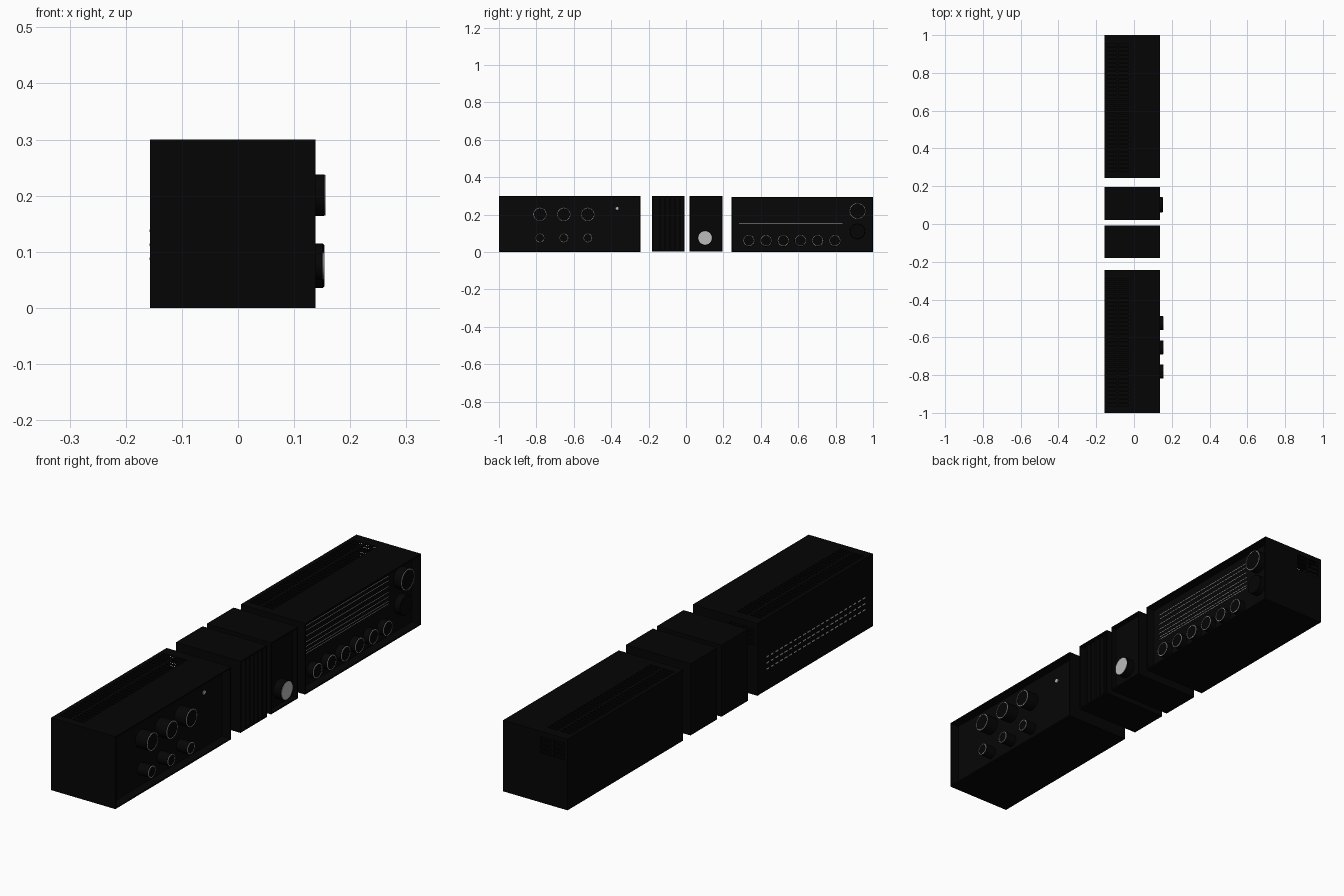
import bpy, bmesh, math
from mathutils import Matrix

if "Cube" in bpy.data.objects:
    bpy.data.objects.remove(bpy.data.objects["Cube"])

X0, X1 = -0.157, 0.138      # cabinet back and front
T = 0.006                   # sheet thickness


def material(name, c):
    m = bpy.data.materials.new(name)
    m.diffuse_color = (c, c, c, 1)
    m.use_nodes = True
    m.node_tree.nodes["Principled BSDF"].inputs["Base Color"].default_value = m.diffuse_color
    return m


BLACK = material("black", 0.0015)
PANEL = material("panel_black", 0.002)
LIGHT = material("light_trim", 0.5)


def finish(bm, name, mat):
    bmesh.ops.recalc_face_normals(bm, faces=bm.faces)
    me = bpy.data.meshes.new(name)
    bm.to_mesh(me)
    bm.free()
    ob = bpy.data.objects.new(name, me)
    bpy.context.collection.objects.link(ob)
    me.materials.append(mat)
    return ob


def boxes(name, spans, mat=BLACK):
    """One object made of boxes given as (x0, x1, y0, y1, z0, z1)."""
    bm = bmesh.new()
    for x0, x1, y0, y1, z0, z1 in spans:
        m = (Matrix.Translation(((x0 + x1) / 2, (y0 + y1) / 2, (z0 + z1) / 2))
             @ Matrix.Diagonal((x1 - x0, y1 - y0, z1 - z0, 1)))
        bmesh.ops.create_cube(bm, size=1, matrix=m)
    return finish(bm, name, mat)


def lathe(name, profile, y, z, mat):
    """Spin (x, radius) points around an axis along x through (y, z)."""
    bm = bmesh.new()
    vs = [bm.verts.new((x, y + r, z)) for x, r in profile]
    es = [bm.edges.new(p) for p in zip(vs, vs[1:])]
    bmesh.ops.spin(bm, geom=vs + es, cent=(0, y, z), axis=(1, 0, 0),
                   angle=math.tau, steps=40)
    bmesh.ops.remove_doubles(bm, verts=bm.verts, dist=1e-5)
    ob = finish(bm, name, mat)
    bpy.ops.object.select_all(action='DESELECT')
    ob.select_set(True)
    bpy.context.view_layer.objects.active = ob
    bpy.ops.object.shade_smooth_by_angle(angle=math.radians(35))
    return ob


def knob(name, y, z, r, base, tip, ring=True):
    lathe(name, [(base, 0), (base, r), (tip - 0.003, r), (tip - 0.001, r - 0.002),
                 (tip - 0.001, 0)], y, z, BLACK)
    if ring:
        lathe(name + "_ring", [(tip - 0.002, r - 0.004), (tip, r - 0.004),
                               (tip, r - 0.001), (tip - 0.002, r - 0.001),
                               (tip - 0.002, r - 0.004)], y, z, LIGHT)


def cut(ob, spans):
    cutter = boxes("slot_cutter", spans)
    cutter.hide_render = True
    mod = ob.modifiers.new("slots", 'BOOLEAN')
    mod.operation, mod.solver, mod.object = 'DIFFERENCE', 'EXACT', cutter
    bpy.context.view_layer.objects.active = ob
    bpy.ops.object.modifier_apply(modifier=mod.name)
    bpy.data.objects.remove(cutter)


def vented_cabinet(name, y0, y1, z0, z1, recess):
    """Hollow cabinet with slots in the top and the +y end."""
    xp = X1 - recess
    boxes(name + "_bottom", [(X0, X1, y0, y1, z0, z0 + T)])
    boxes(name + "_back", [(X0, X0 + T, y0, y1, z0 + T, z1 - T)])
    boxes(name + "_side", [(X0 + T, X1, y0, y0 + T, z0 + T, z1 - T)])
    boxes(name + "_front_panel",
          [(xp - T, xp, y0 + T, y1 - T, z0 + T, z1 - T)], PANEL)
    top = boxes(name + "_top", [(X0, X1, y0, y1, z1 - T, z1)])
    n, a, b = 32, y0 + 0.035, y1 - 0.035
    step = (b - a) / n
    cut(top, [(x, x + 0.05, a + i * step, a + i * step + 0.012, z1 - 0.02, z1 + 0.01)
              for x in (-0.142, -0.082) for i in range(n)])
    end = boxes(name + "_vented_side", [(X0 + T, X1, y1 - T, y1, z0 + T, z1 - T)])
    cut(end, [(x, x + 0.05, y1 - 0.03, y1 + 0.02, z, z + 0.013)
              for x in (-0.142, -0.082) for z in [0.205 + 0.019 * k for k in range(4)]])
    return xp


def slim_module(name, y0, y1, recess):
    """Solid slim body with a thin raised frame around its front."""
    z0, z1, xp = 0.003, 0.3, X1 - recess
    boxes(name + "_body", [(X0, xp, y0, y1, z0, z1)])
    boxes(name + "_frame", [(xp, X1, y0, y0 + T, z0, z1),
                            (xp, X1, y1 - T, y1, z0, z1),
                            (xp, X1, y0 + T, y1 - T, z0, z0 + T),
                            (xp, X1, y0 + T, y1 - T, z1 - T, z1)])
    return xp


# Amplifier cabinet: deep-set face, six knobs, lamp, flat rear marking strips
face = vented_cabinet("amplifier", -1.0, -0.243, 0.0, 0.3, 0.036)
for i, y in enumerate((-0.781, -0.653, -0.525)):
    knob(f"amplifier_large_knob_{i}", y, 0.201, 0.037, face, 0.156)
    knob(f"amplifier_small_knob_{i}", y, 0.075, 0.025, face, 0.153)
lathe("amplifier_lamp", [(face, 0), (face, 0.009), (face + 0.003, 0.008),
                         (face + 0.004, 0)], -0.368, 0.232, LIGHT)
boxes("amplifier_rear_strips",
      [(X0 - 0.0003, X0, -0.95 + 0.03 * i, -0.95 + 0.03 * i + 0.018, z, z + 0.005)
       for i in range(22) for z in (0.085, 0.11, 0.135)], LIGHT)

# Slim grille module: upright fins in a recessed front
face = slim_module("grille_module", -0.181, -0.008, 0.024)
boxes("grille_upright_fins", [(face, X1 - 0.004, y, y + 0.008, 0.009, 0.294)
                              for y in (-0.145, -0.118, -0.091, -0.064, -0.037)], PANEL)

# Slim volume module: one knob with a light cap
face = slim_module("volume_module", 0.02, 0.195, 0.02)
knob("volume_knob", 0.102, 0.075, 0.04, face, 0.154, ring=False)
lathe("volume_knob_cap", [(0.152, 0.037), (0.1545, 0.037), (0.1545, 0)],
      0.102, 0.075, LIGHT)

# Tuner cabinet: recessed face, fine dial lines, knob row, two large knobs
face = vented_cabinet("tuner", 0.243, 1.0, 0.0, 0.295, 0.036)
boxes("tuner_dial_lines", [(face, face + 0.0006, 0.283, 0.838, z - 0.001, z + 0.001)
                           for z in (0.254, 0.235, 0.211, 0.187, 0.168, 0.15, 0.139)],
      LIGHT)
for i in range(6):
    knob(f"tuner_knob_{i}", 0.336 + 0.092 * i, 0.061, 0.031, face, 0.131)
knob("tuner_tuning_knob", 0.917, 0.219, 0.044, face, X1)
knob("tuner_lower_knob", 0.917, 0.11, 0.041, face, 0.131, ring=False)
